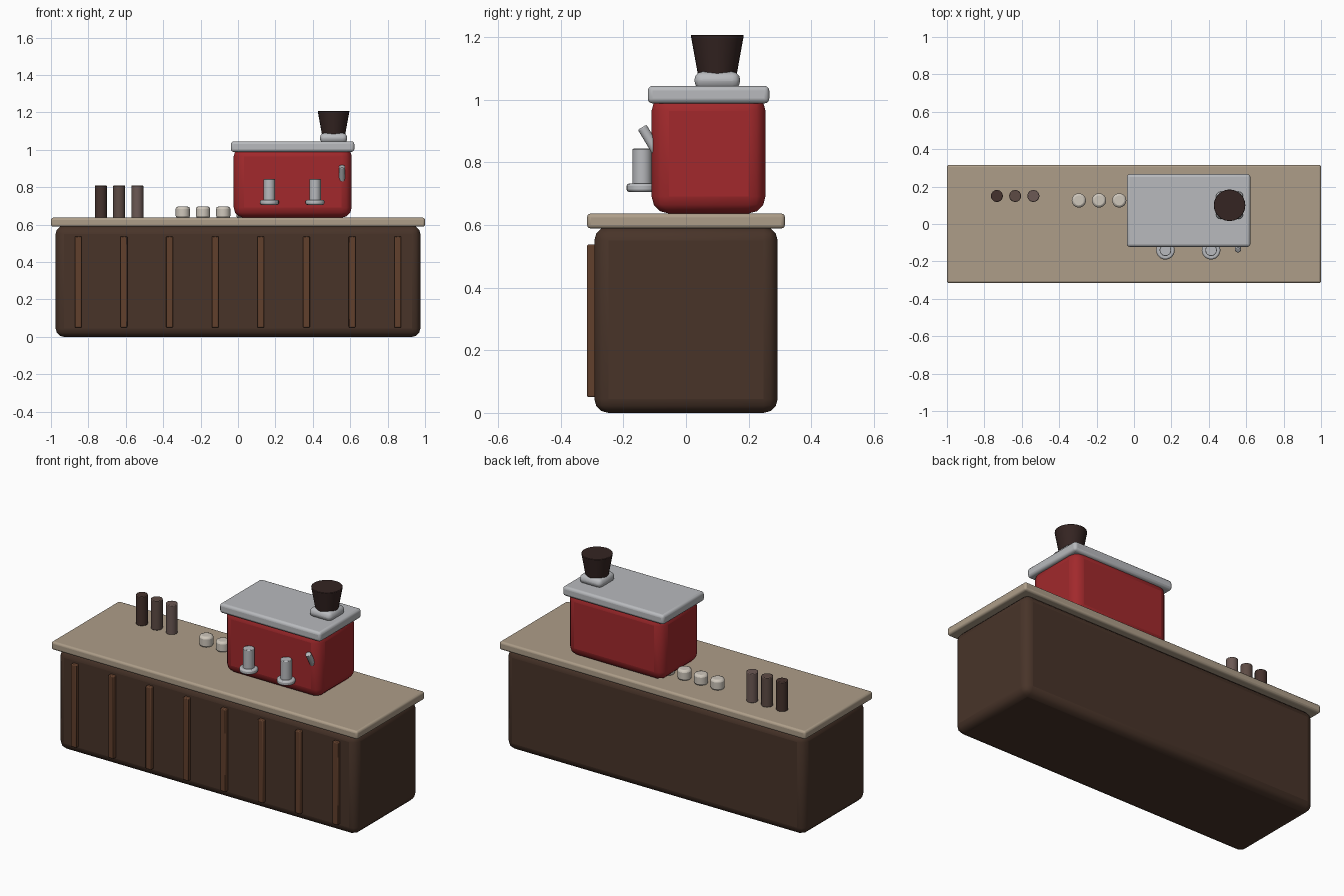
import bpy
from math import radians

if "Cube" in bpy.data.objects:
    bpy.data.objects.remove(bpy.data.objects["Cube"])


def material(name, rgb):
    m = bpy.data.materials.new(name)
    m.diffuse_color = (*rgb, 1)
    m.use_nodes = True
    m.node_tree.nodes["Principled BSDF"].inputs["Base Color"].default_value = m.diffuse_color
    return m


DARK_WOOD = material("dark_wood", (0.065, 0.034, 0.022))
SLAT_WOOD = material("slat_wood", (0.12, 0.05, 0.025))
STONE = material("stone", (0.42, 0.34, 0.25))
RED = material("red_enamel", (0.36, 0.022, 0.025))
STEEL = material("steel", (0.48, 0.49, 0.51))
BEANS = material("dark_hopper", (0.035, 0.018, 0.016))
CREAM = material("cream", (0.62, 0.57, 0.50))
JARS = [material("jar_%d" % i, c) for i, c in enumerate(
    [(0.06, 0.032, 0.026), (0.11, 0.07, 0.058), (0.15, 0.10, 0.09)])]


def finish(name, mat, bevel, segments):
    ob = bpy.context.object
    ob.name = name
    ob.data.materials.append(mat)
    if bevel:
        b = ob.modifiers.new("bevel", "BEVEL")
        b.width, b.segments = bevel, segments
        b.limit_method = "ANGLE"
        b.angle_limit = radians(40)
    bpy.ops.object.shade_smooth_by_angle(angle=radians(40))
    return ob


def box(name, x, y, z, mat, bevel=0.0, segments=3):
    """Box from (min, max) ranges."""
    bpy.ops.mesh.primitive_cube_add(
        size=1, location=[(a + b) / 2 for a, b in (x, y, z)])
    bpy.context.object.scale = [b - a for a, b in (x, y, z)]
    bpy.ops.object.transform_apply(location=False, rotation=False, scale=True)
    return finish(name, mat, bevel, segments)


def round_part(name, x, y, z, r, mat, bevel=0.0, r_top=None, tilt=0.0):
    """Upright cylinder or cone over the z range, tilted about x."""
    bpy.ops.mesh.primitive_cone_add(
        vertices=24, radius1=r, radius2=r if r_top is None else r_top,
        depth=z[1] - z[0], location=(x, y, (z[0] + z[1]) / 2),
        rotation=(tilt, 0, 0))
    return finish(name, mat, bevel, 2)


# Counter with front slats and worktop
box("counter_body", (-0.975, 0.975), (-0.293, 0.293), (0, 0.595), DARK_WOOD, 0.045)
box("worktop", (-1, 1), (-0.316, 0.316), (0.589, 0.637), STONE, 0.012)
for i in range(8):
    cx = (i - 3.5) * 0.244
    box("front_slat", (cx - 0.018, cx + 0.018), (-0.316, -0.28), (0.05, 0.538),
        SLAT_WOOD, 0.005, 2)

# Coffee machine housing and lid
box("machine_body", (-0.023, 0.608), (-0.11, 0.254), (0.637, 1.02), RED, 0.055)
box("machine_lid", (-0.038, 0.622), (-0.122, 0.266), (0.989, 1.045), STEEL, 0.015)

# Bean hopper on its collar
box("hopper_collar", (0.438, 0.584), (0.027, 0.173), (1.035, 1.09), STEEL, 0.025)
round_part("hopper", 0.511, 0.1, (1.07, 1.208), 0.06, BEANS, 0.003, r_top=0.085)

# Brew heads with flanges
for cx in (0.168, 0.412):
    round_part("brew_head", cx, -0.14, (0.72, 0.844), 0.031, STEEL, 0.003)
    round_part("brew_flange", cx, -0.14, (0.706, 0.733), 0.05, STEEL, 0.008)

# Steam lever
round_part("steam_lever", 0.556, -0.117, (0.829, 0.919), 0.016, STEEL, 0.004,
           tilt=radians(31))

# Row of cups, the last one tucked under the machine
for i in range(4):
    round_part("cup", -0.295 + i * 0.108, 0.126, (0.635, 0.697), 0.038, CREAM, 0.012)

# Storage jars
for i, mat in enumerate(JARS):
    round_part("jar", -0.733 + i * 0.0975, 0.15, (0.635, 0.81), 0.032, mat, 0.004)
